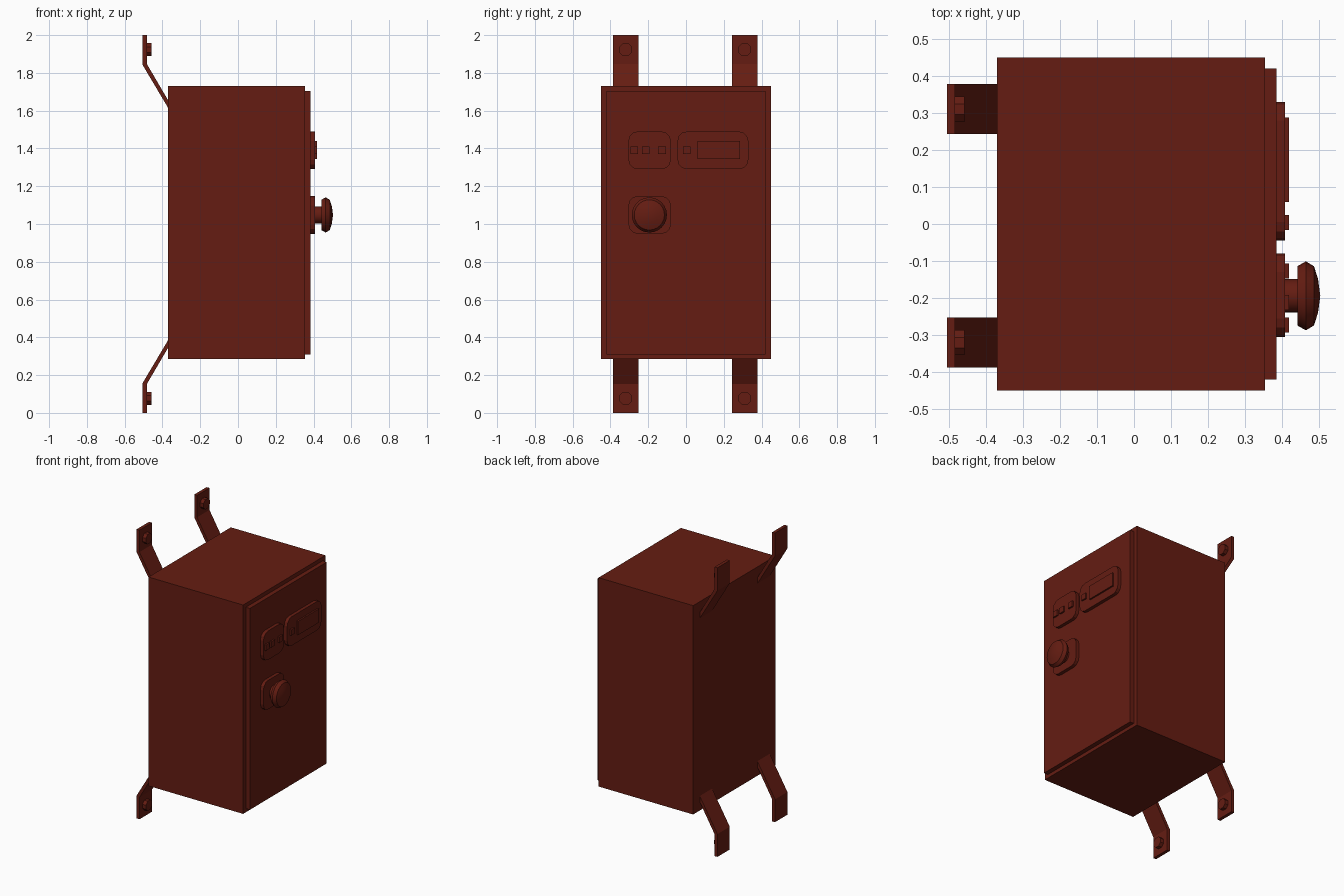
import bpy, bmesh
from math import pi, sin, cos
from mathutils import Vector

if "Cube" in bpy.data.objects:
    bpy.data.objects.remove(bpy.data.objects["Cube"])

red = bpy.data.materials.new("dark_red_paint")
red.diffuse_color = (0.13, 0.012, 0.006, 1)
red.use_nodes = True
red.node_tree.nodes["Principled BSDF"].inputs["Base Color"].default_value = red.diffuse_color


def finish(name, bm):
    bmesh.ops.recalc_face_normals(bm, faces=bm.faces[:])
    mesh = bpy.data.meshes.new(name)
    bm.to_mesh(mesh)
    bm.free()
    mesh.materials.append(red)
    obj = bpy.data.objects.new(name, mesh)
    bpy.context.collection.objects.link(obj)
    return obj


def prism(name, loop, offset):
    """Extrude a closed 3D outline along an offset."""
    bm = bmesh.new()
    face = bm.faces.new([bm.verts.new(p) for p in loop])
    ext = bmesh.ops.extrude_face_region(bm, geom=[face])
    moved = [g for g in ext["geom"] if isinstance(g, bmesh.types.BMVert)]
    bmesh.ops.translate(bm, verts=moved, vec=Vector(offset))
    return finish(name, bm)


def slab(name, x0, x1, y0, y1, z0, z1, r=0.0, seg=3):
    """Plate facing +x, with optional rounded corners."""
    if r:
        corners = [(y1 - r, z1 - r), (y0 + r, z1 - r), (y0 + r, z0 + r), (y1 - r, z0 + r)]
        loop = [(x0, cy + r * cos(a), cz + r * sin(a))
                for q, (cy, cz) in enumerate(corners)
                for a in [(q + i / seg) * pi / 2 for i in range(seg + 1)]]
    else:
        loop = [(x0, y0, z0), (x0, y1, z0), (x0, y1, z1), (x0, y0, z1)]
    return prism(name, loop, (x1 - x0, 0, 0))


# Cabinet and door
slab("cabinet_body", -0.37, 0.354, -0.45, 0.45, 0.285, 1.73)
slab("door", 0.354, 0.385, -0.42, 0.42, 0.31, 1.703)

# Rounded control plates on the door
slab("button_plate", 0.385, 0.408, -0.305, -0.08, 1.29, 1.49, 0.05)
slab("display_plate", 0.385, 0.408, -0.045, 0.33, 1.29, 1.49, 0.05)
slab("knob_plate", 0.385, 0.408, -0.305, -0.08, 0.948, 1.148, 0.05)

# Buttons and display
for i, y in enumerate((-0.273, -0.212, -0.127, 0.004)):
    slab(f"button_{i + 1}", 0.408, 0.419, y - 0.02, y + 0.02, 1.37, 1.41)
slab("display", 0.408, 0.419, 0.06, 0.287, 1.345, 1.44)

# Turned push knob
profile = [(0.408, 0.0), (0.408, 0.045), (0.441, 0.045), (0.441, 0.08), (0.464, 0.093),
           (0.486, 0.08), (0.497, 0.045), (0.503, 0.0)]
bm = bmesh.new()
pts = [bm.verts.new((x, r - 0.194, 1.048)) for x, r in profile]
edges = [bm.edges.new(pair) for pair in zip(pts, pts[1:])]
bmesh.ops.spin(bm, geom=pts + edges, cent=(0, -0.194, 1.048), axis=(1, 0, 0),
               angle=2 * pi, steps=24, use_duplicate=False)
bmesh.ops.remove_doubles(bm, verts=bm.verts[:], dist=0.0005)
knob = finish("knob", bm)
bpy.context.view_layer.objects.active = knob
knob.select_set(True)
bpy.ops.object.shade_smooth_by_angle(angle=pi / 6)

# Bent wall brackets with bolts, mirrored about mid height
bend = [(-0.505, 2.0), (-0.505, 1.842), (-0.36, 1.598), (-0.36, 1.638),
        (-0.483, 1.848), (-0.483, 2.0)]
for side, y0 in (("left", -0.387), ("right", 0.243)):
    for level, up in (("upper", True), ("lower", False)):
        loop = [(x, y0, z if up else 2 - z) for x, z in bend]
        prism(f"{side}_{level}_bracket", loop, (0, 0.135, 0))
        cz = 1.923 if up else 0.077
        ring = [(-0.483, y0 + 0.067 + 0.037 * cos((i + 0.5) * pi / 4),
                 cz + 0.037 * sin((i + 0.5) * pi / 4)) for i in range(8)]
        prism(f"{side}_{level}_bolt", ring, (0.026, 0, 0))
